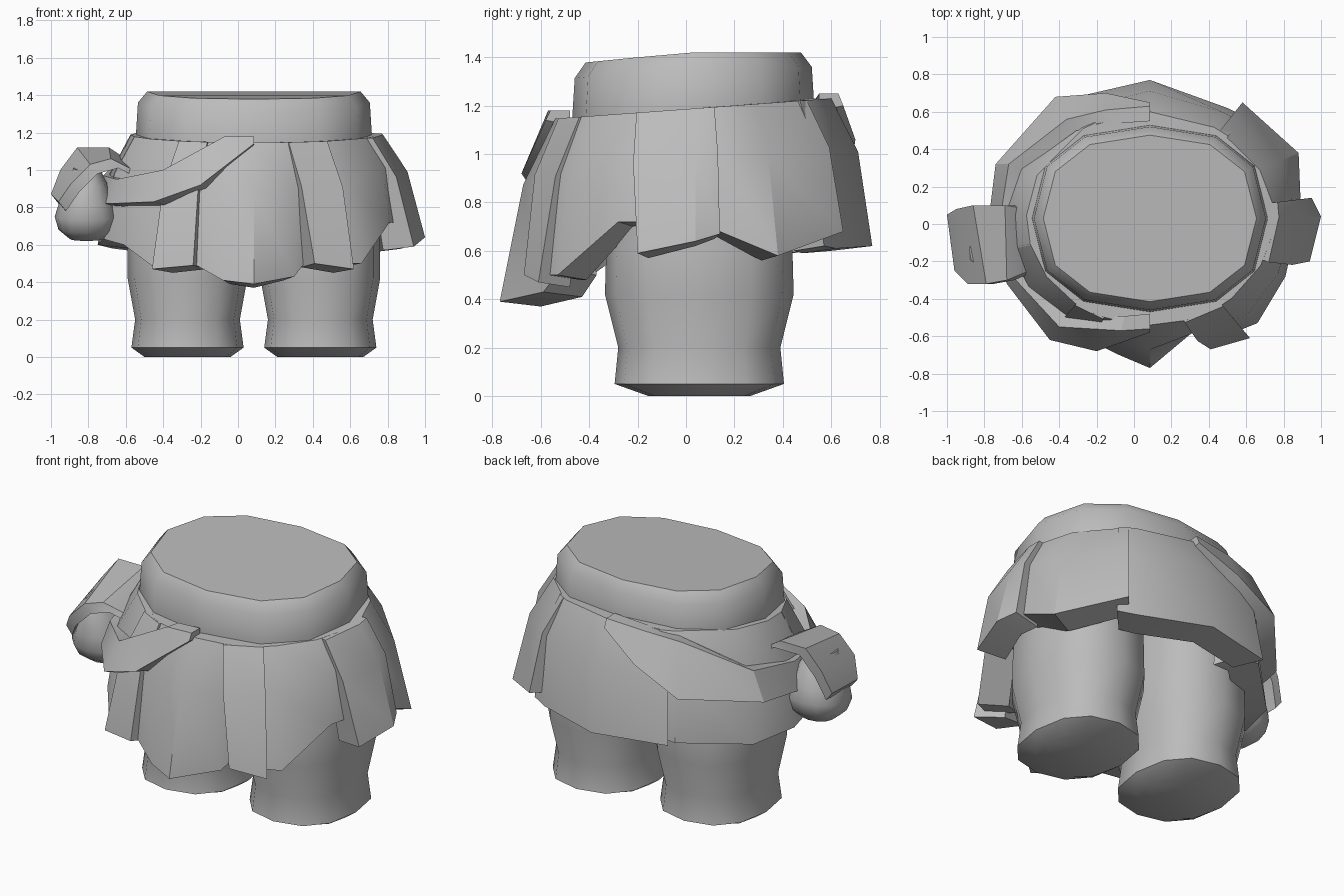
import bpy, math
from mathutils import Vector

cube = bpy.data.objects.get("Cube")
if cube:
    bpy.data.objects.remove(cube)

grey = bpy.data.materials.new("plain_grey")
grey.use_nodes = True
COLOUR = (0.5, 0.5, 0.5, 1)
grey.diffuse_color = COLOUR
grey.node_tree.nodes["Principled BSDF"].inputs["Base Color"].default_value = COLOUR

CENTRE = Vector((0.085, 0.03, 0))   # axis of the body
RIM = (0.66, 0.57)                  # radii of the skirt's top edge


def make_object(name, verts, faces, smooth_angle):
    mesh = bpy.data.meshes.new(name)
    mesh.from_pydata(verts, [], faces)
    mesh.materials.append(grey)
    obj = bpy.data.objects.new(name, mesh)
    bpy.context.collection.objects.link(obj)
    bpy.ops.object.select_all(action='DESELECT')
    obj.select_set(True)
    bpy.context.view_layer.objects.active = obj
    bpy.ops.object.shade_smooth_by_angle(angle=math.radians(smooth_angle))
    return obj


def inward(point, depth, drop=0):
    """The point moved level towards the body's axis, and down by drop."""
    point = Vector(point)
    way = CENTRE - point
    way.z = 0
    return point + way.normalized() * depth - Vector((0, 0, drop))


def plate(name, columns):
    """Solid through closed loops: outer points downwards, inner points back up."""
    n = len(columns[0])
    verts = [p for col in columns for p in col]
    faces = []
    for i in range(len(columns) - 1):
        a, b = i * n, (i + 1) * n
        for j in range(n):
            k = (j + 1) % n
            faces.append((a + j, a + k, b + k, b + j))
    last = len(verts) - n
    for j in range(n // 2 - 1):
        cap = (j, n - 1 - j, n - 2 - j, j + 1)
        faces.append(cap)
        faces.append(tuple(last + v for v in reversed(cap)))
    return make_object(name, verts, faces, 32)


def power(value, exponent):
    return math.copysign(abs(value) ** exponent, value)


def stacked_rings(name, centre, rings, sides, exponent=0.85, slope=0):
    """Closed body through oval rings (z, x radius, y radius), bottom to top."""
    verts, faces = [], []
    for z, rx, ry in rings:
        for k in range(sides):
            a = math.tau * k / sides
            y = centre[1] + ry * power(math.sin(a), exponent)
            x = centre[0] + rx * power(math.cos(a), exponent)
            verts.append((x, y, z + slope * min(y, 0)))
    for r in range(len(rings) - 1):
        for k in range(sides):
            n = (k + 1) % sides
            faces.append((r * sides + k, r * sides + n,
                          (r + 1) * sides + n, (r + 1) * sides + k))
    faces.append(tuple(reversed(range(sides))))
    faces.append(tuple(range(len(verts) - sides, len(verts))))
    return make_object(name, verts, faces, 45)


# Waist
stacked_rings("waist", CENTRE, [(1.0, 0.63, 0.5), (1.2, 0.63, 0.5),
                                (1.36, 0.62, 0.49), (1.42, 0.57, 0.445)],
              12, 0.83, 0.1)

# Legs
leg_rings = [(0, 0.23, 0.21), (0.05, 0.3, 0.35), (0.2, 0.28, 0.335),
             (0.42, 0.32, 0.39), (0.6, 0.32, 0.385), (1.05, 0.29, 0.37)]
for side, name in ((1, "left_leg"), (-1, "right_leg")):
    stacked_rings(name, (CENTRE.x + side * 0.355, 0.055), leg_rings, 12)


# Skirt panels hang from the oval rim, bulge, and thicken towards the hem
def skirt_column(lift, x, y, z, turn=0):
    hem = Vector((x, y, z))
    out = hem - CENTRE
    a = math.atan2(out.y / RIM[1], out.x / RIM[0]) + turn
    top = Vector((CENTRE.x + (RIM[0] + lift) * math.cos(a),
                  CENTRE.y + (RIM[1] + lift) * math.sin(a), 0))
    top.z = 1.186 + 0.073 * top.y
    middle = inward(top.lerp(hem, 0.36), -0.05)
    return [top, middle, hem, inward(hem, 0.17, 0.02),
            inward(middle, 0.14), inward(top, 0.1)]


# Plain panels run on beneath the raised ones beside them
panels = {
    "front_panel": (0, [(-0.3, -0.58, 0.5), (-0.24, -0.62, 0.5),
                        (-0.08, -0.7, 0.41), (0.085, -0.77, 0.39),
                        (0.3, -0.59, 0.43), (0.37, -0.52, 0.52)]),
    "front_left_panel": (0.01, [(0.41, -0.67, 0.5, -0.1), (0.62, -0.61, 0.47)]),
    "left_front_panel": (0, [(0.56, -0.57, 0.5), (0.66, -0.53, 0.5),
                             (0.81, -0.28, 0.72), (0.85, -0.1, 0.72)]),
    "left_side_panel": (0.03, [(0.94, -0.2, 0.59, -0.1), (1, 0.04, 0.64),
                               (0.95, 0.14, 0.67)]),
    "left_back_panel": (0, [(0.86, 0.04, 0.7), (0.89, 0.14, 0.68),
                            (0.88, 0.38, 0.58), (0.58, 0.65, 0.68)]),
    "back_panel": (0, [(0.6, 0.57, 0.62), (0.5, 0.62, 0.61),
                       (0.085, 0.77, 0.62), (-0.35, 0.67, 0.62)]),
    "right_back_panel": (0, [(-0.25, 0.62, 0.63), (-0.36, 0.62, 0.62),
                             (-0.67, 0.32, 0.58), (-0.75, 0.05, 0.6),
                             (-0.72, -0.15, 0.63)]),
    "right_front_panel": (0, [(-0.72, -0.14, 0.63), (-0.61, -0.36, 0.6),
                              (-0.45, -0.57, 0.48), (-0.38, -0.6, 0.5)]),
    "front_right_panel": (0.01, [(-0.46, -0.6, 0.47), (-0.24, -0.67, 0.49)]),
}
for name, (lift, hems) in panels.items():
    plate(name, [skirt_column(lift, *hem) for hem in hems])

# Sash slung from the back, round the right hip, to the front
sash = [((0.085, 0.63, 1.25), (0.085, 0.65, 1.2)),
        ((-0.15, 0.61, 1.23), (-0.15, 0.7, 1.06)),
        ((-0.36, 0.56, 1.2), (-0.42, 0.68, 0.92)),
        ((-0.67, 0.32, 1.02), (-0.74, 0.32, 0.85)),
        ((-0.72, 0, 0.97), (-0.78, 0, 0.82)),
        ((-0.65, -0.28, 0.95), (-0.68, -0.32, 0.82)),
        ((-0.4, -0.55, 1.0), (-0.45, -0.62, 0.83)),
        ((-0.07, -0.57, 1.18), (-0.2, -0.68, 0.92)),
        ((0.085, -0.56, 1.18), (0.085, -0.58, 1.14))]
plate("sash", [(top, low, inward(low, 0.1, 0.02), inward(top, 0.08))
               for top, low in sash])

# Pouch on the right hip, under a folded flap that slopes forward
body = stacked_rings("pouch_body", (0, 0), [
    (-0.18, 0.09, 0.09), (-0.13, 0.15, 0.15), (-0.06, 0.17, 0.18),
    (0.02, 0.145, 0.17), (0.12, 0.11, 0.15), (0.2, 0.07, 0.1)], 12, 0.9)
body.location = (-0.81, -0.11, 0.81)
body.rotation_euler.x = 0.12

# Each fold line: back point, then front point
folds = [((-1, 0.05, 0.87), (-0.96, -0.25, 0.83)),
         ((-0.95, 0.08, 1.0), (-0.89, -0.32, 0.93)),
         ((-0.86, 0.1, 1.12), (-0.79, -0.32, 1.03)),
         ((-0.69, 0.1, 1.12), (-0.68, -0.3, 1.06)),
         ((-0.57, 0.08, 1.04), (-0.56, -0.25, 1.0))]
lining = Vector((0.04, 0, -0.05))
plate("pouch_flap", [(back, front, lining + Vector(front), lining + Vector(back))
                     for back, front in folds])
